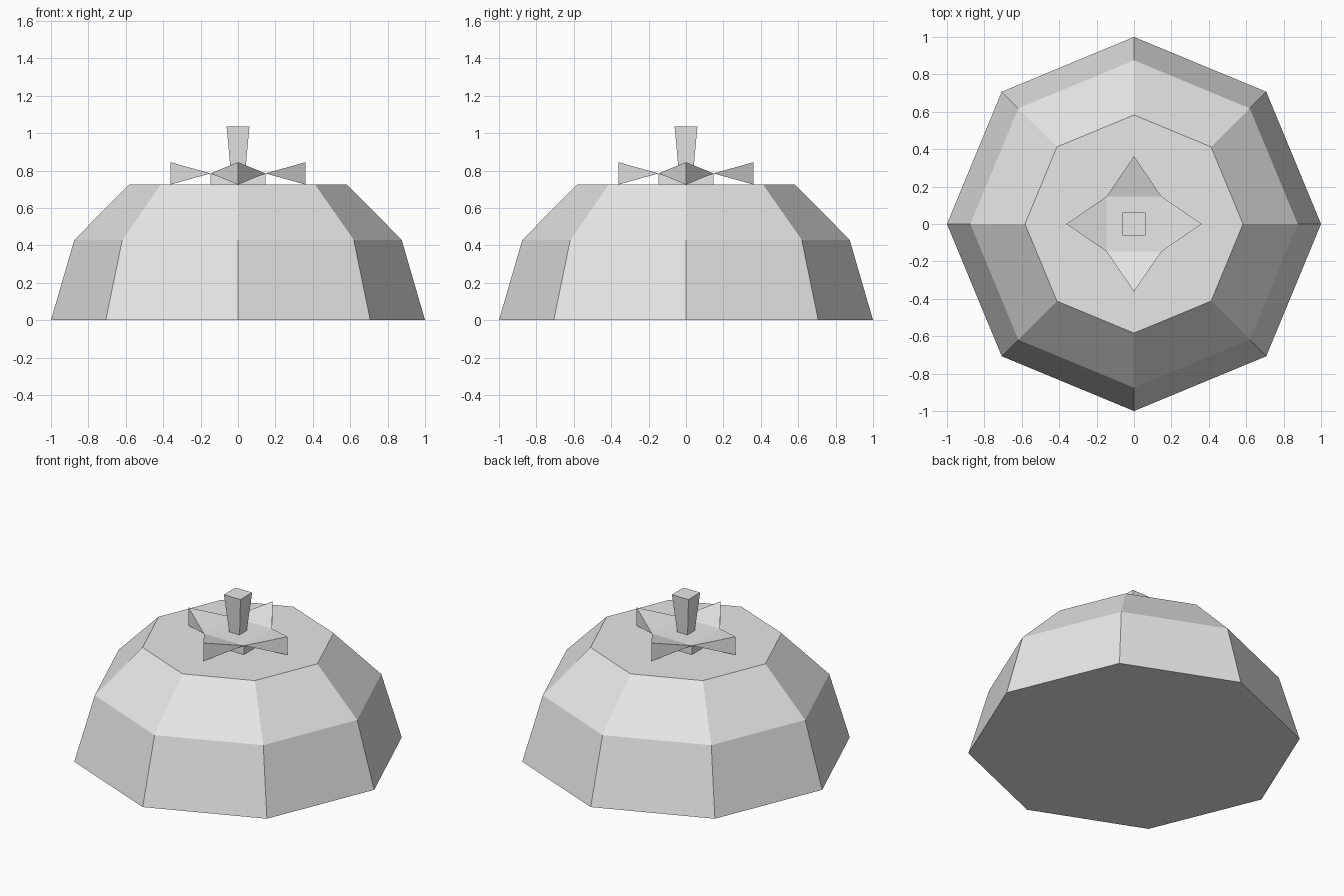
import bpy, bmesh
from math import cos, sin, pi

cube = bpy.data.objects.get("Cube")
if cube:
    bpy.data.objects.remove(cube, do_unlink=True)

grey = bpy.data.materials.new("light_grey")
grey.use_nodes = True
colour = (0.8, 0.8, 0.8, 1)
grey.diffuse_color = colour
grey.node_tree.nodes["Principled BSDF"].inputs["Base Color"].default_value = colour


def finish(name, bm):
    bmesh.ops.recalc_face_normals(bm, faces=bm.faces)
    mesh = bpy.data.meshes.new(name)
    bm.to_mesh(mesh)
    bm.free()
    mesh.materials.append(grey)
    obj = bpy.data.objects.new(name, mesh)
    bpy.context.collection.objects.link(obj)
    return obj


def stacked_rings(name, sides, profile, turn=0):
    """Closed faceted solid through rings of (radius, height)."""
    bm = bmesh.new()
    rings = []
    for r, z in profile:
        angles = [turn + 2 * pi * i / sides for i in range(sides)]
        rings.append([bm.verts.new((r * cos(a), r * sin(a), z)) for a in angles])
    for low, high in zip(rings, rings[1:]):
        for i in range(sides):
            j = (i + 1) % sides
            bm.faces.new((low[i], low[j], high[j], high[i]))
    bm.faces.new(rings[0][::-1])
    bm.faces.new(rings[-1])
    return finish(name, bm)


BASE, MID, TIP = 0.725, 0.785, 0.845
ROOT2 = 2 ** 0.5

# Eight-sided domed body
stacked_rings("body", 8, [(1, 0), (0.875, 0.43), (0.583, BASE)])

# Square cap under the leaves and flared stem
stacked_rings("leaf_base", 4, [(0.147 * ROOT2, BASE), (0.147 * ROOT2, MID)], pi / 4)
stacked_rings("stem", 4, [(0.038 * ROOT2, MID), (0.061 * ROOT2, 1.035)], pi / 4)

# Four wedge leaves: a level edge at the cap, an upright edge at the tip
for k, side in enumerate(("left", "back", "right", "front")):
    c, s = cos(k * pi / 2), sin(k * pi / 2)
    bm = bmesh.new()
    points = [(0.147, -0.147, MID), (0.147, 0.147, MID), (0.362, 0, TIP), (0.362, 0, BASE)]
    v = [bm.verts.new((x * c - y * s, x * s + y * c, z)) for x, y, z in points]
    for skip in range(4):
        bm.faces.new([v[i] for i in range(4) if i != skip])
    finish("leaf_" + side, bm)
